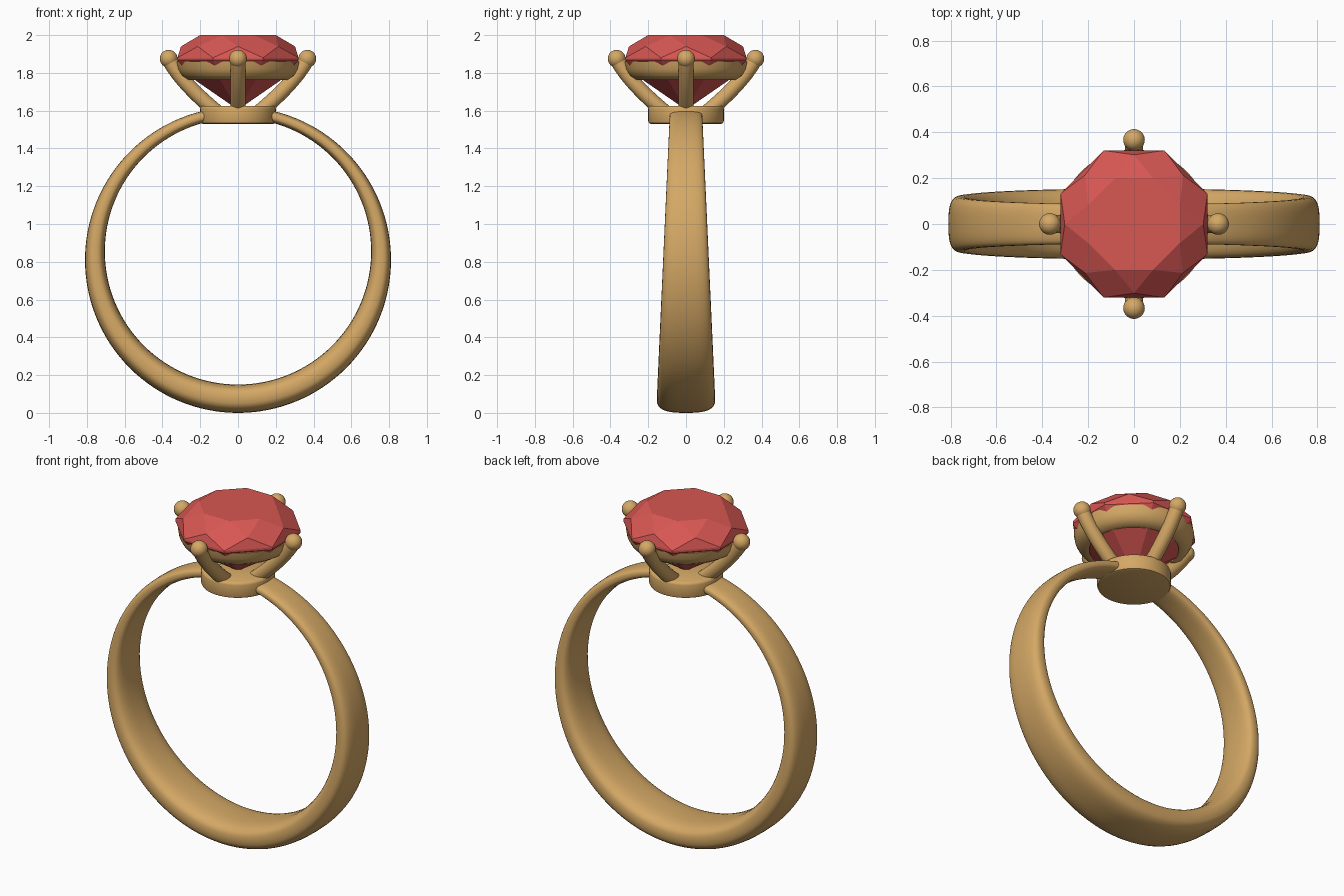
import bpy, bmesh, math
from mathutils import Vector

if "Cube" in bpy.data.objects:
    bpy.data.objects.remove(bpy.data.objects["Cube"])

def material(name, rgb):
    m = bpy.data.materials.new(name)
    m.diffuse_color = (*rgb, 1)
    m.use_nodes = True
    m.node_tree.nodes["Principled BSDF"].inputs["Base Color"].default_value = m.diffuse_color
    return m

GOLD = material("gold", (0.66, 0.39, 0.13))
RED = material("red gem", (0.68, 0.095, 0.085))

def make(name, verts, faces, mat, smooth=None):
    me = bpy.data.meshes.new(name)
    me.from_pydata(verts, [], faces)
    bm = bmesh.new()
    bm.from_mesh(me)
    bmesh.ops.remove_doubles(bm, verts=bm.verts, dist=1e-5)
    bmesh.ops.recalc_face_normals(bm, faces=bm.faces)
    bm.to_mesh(me)
    bm.free()
    me.materials.append(mat)
    ob = bpy.data.objects.new(name, me)
    bpy.context.collection.objects.link(ob)
    if smooth:
        bpy.ops.object.select_all(action='DESELECT')
        bpy.context.view_layer.objects.active = ob
        ob.select_set(True)
        bpy.ops.object.shade_smooth_by_angle(angle=math.radians(smooth))
    return ob

def loft(rings, closed):
    """Quads between equal rings of points; closed joins last to first, else capped."""
    n, k = len(rings[0]), len(rings)
    faces = [(i * n + j, i * n + (j + 1) % n, (i + 1) % k * n + (j + 1) % n, (i + 1) % k * n + j)
             for i in range(k if closed else k - 1) for j in range(n)]
    if not closed:
        faces += [tuple(range(n)), tuple(range((k - 1) * n, k * n))]
    return [p for r in rings for p in r], faces

def circle(r, z, n, off=0.0):
    return [(r * math.cos(math.tau * i / n + off), r * math.sin(math.tau * i / n + off), z)
            for i in range(n)]

def spow(v, e):
    return math.copysign(abs(v) ** e, v)

# Band: offset inner and outer circles, widening toward the bottom
rings = []
for i in range(128):
    t = math.tau * i / 128
    s, c = math.sin(t), math.cos(t)
    outer = Vector((0.81 * s, 0, 0.81 - 0.81 * c))
    inner = Vector((0.705 * s, 0, 0.855 - 0.705 * c))
    mid, half = (outer + inner) / 2, (outer - inner) / 2
    w = 0.158 - 0.073 * mid.z / 1.6
    ring = []
    for j in range(32):
        a = math.tau * j / 32
        p = mid + half * spow(math.sin(a), 0.7)
        p.y = w * spow(math.cos(a), 0.7)
        ring.append(p)
    rings.append(ring)
make("band", *loft(rings, True), GOLD, 60)

# Seat disc with rounded rims
prof = [(0.185, 1.53), (0.196, 1.534), (0.2, 1.545), (0.2, 1.61), (0.197, 1.62), (0.188, 1.625)]
make("seat", *loft([circle(r, z, 64) for r, z in prof], False), GOLD, 50)

# Basket ring under the stone
prof = [(0.325, 1.86), (0.318, 1.82), (0.30, 1.787), (0.262, 1.762),
        (0.242, 1.764), (0.275, 1.80), (0.305, 1.86)]
make("basket_ring", *loft([circle(r, z, 64) for r, z in prof], True), GOLD, 40)

# Four prongs with ball tips
def bez(a, b, c, t):
    return a * (1 - t) ** 2 + b * 2 * t * (1 - t) + c * t * t

A, B, C = Vector((0.09, 0, 1.575)), Vector((0.29, 0, 1.735)), Vector((0.365, 0, 1.87))
for k in range(4):
    ang = k * math.pi / 2
    ca, sa = math.cos(ang), math.sin(ang)
    rings = []
    for i in range(13):
        t = i / 12
        p = bez(A, B, C, t)
        d = ((B - A) * (1 - t) + (C - B) * t).normalized()
        nrm = Vector((-d.z, 0, d.x))
        ring = []
        for j in range(20):
            a = math.tau * j / 20
            q = p + nrm * 0.04 * math.cos(a)
            y = 0.04 * math.sin(a)
            ring.append((q.x * ca - y * sa, q.x * sa + y * ca, q.z))
        rings.append(ring)
    make(f"prong_{k + 1}", *loft(rings, False), GOLD, 40)
    rings = [circle(0.047 * math.sin(math.pi * i / 16) + 1e-4,
                    1.875 - 0.047 * math.cos(math.pi * i / 16), 24) for i in range(17)]
    tip = make(f"prong_tip_{k + 1}", *loft(rings, False), GOLD, 40)
    tip.location = (0.367 * ca, 0.367 * sa, 0)

# Faceted stone: table, star and kite facets, girdle, pavilion
h = math.pi / 8
T = circle(0.217, 2.0, 8, h)
M = circle(0.302, 1.94, 8)
G = circle(0.347, 1.88, 8, h)
L = circle(0.347, 1.867, 8, h)
P = circle(0.262, 1.772, 8, h)
verts = T + M + G + L + P + [(0, 0, 1.605)]
faces = [tuple(range(8))]
for k in range(8):
    n = (k + 1) % 8
    faces += [(k, n, 8 + n), (k, 8 + n, 16 + k, 8 + k), (16 + k, 16 + n, 8 + n),
              (16 + k, 24 + k, 24 + n, 16 + n), (24 + k, 32 + k, 32 + n, 24 + n),
              (32 + k, 40, 32 + n)]
make("gemstone", verts, faces, RED)
